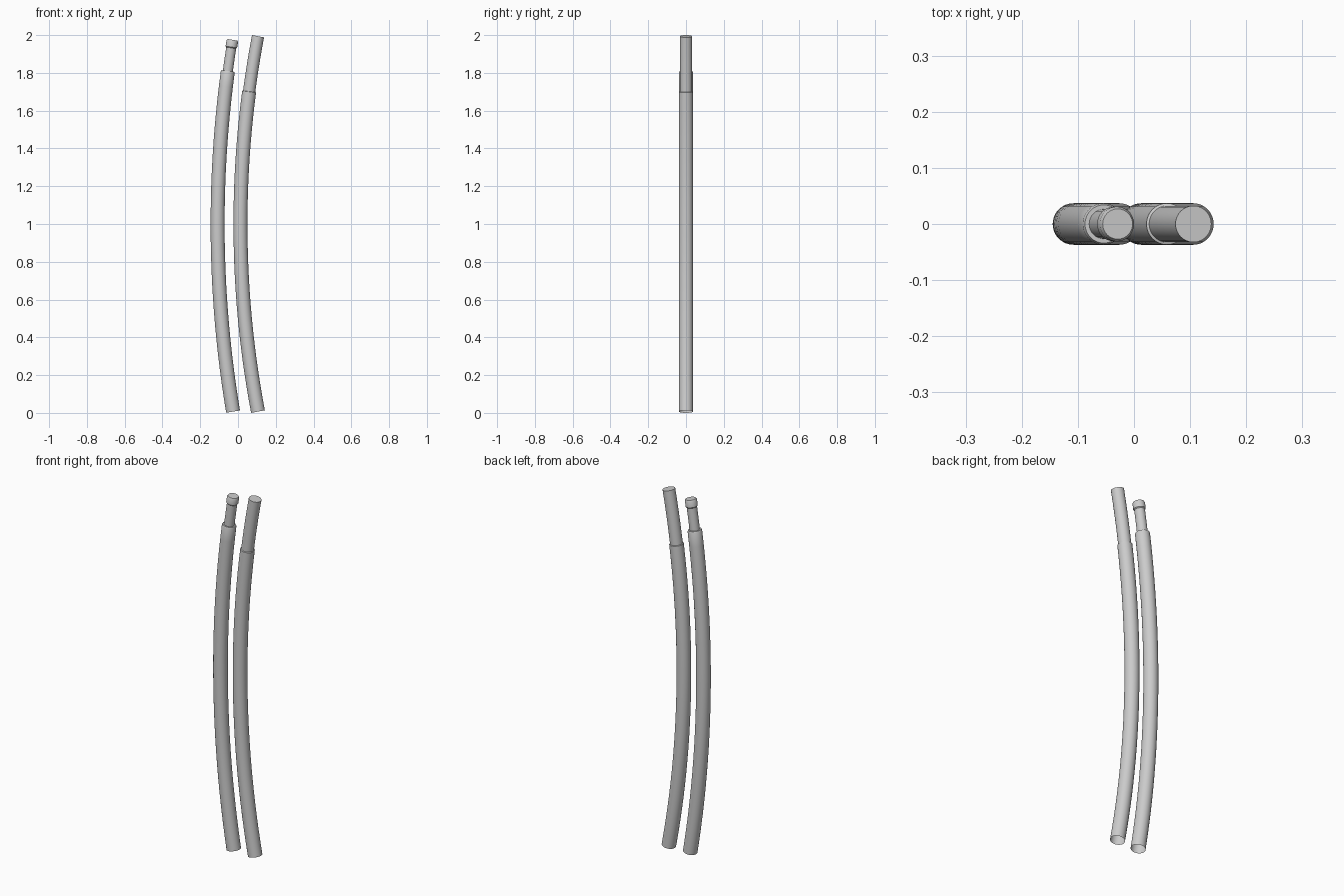
import bpy, bmesh, math
from mathutils import Vector

if "Cube" in bpy.data.objects:
    bpy.data.objects.remove(bpy.data.objects["Cube"])

SIDES = 32


def arc_point(mid_x, sag, z):
    """Centre line of a bowed pole and its unit tangent at height z."""
    r = (1 + sag * sag) / (2 * sag)
    dz = z - 1.0
    root = math.sqrt(r * r - dz * dz)
    return Vector((mid_x + r - root, 0, z)), Vector((dz / r, 0, root / r)) if dz == 0 else Vector((dz / root, 0, 1)).normalized()


def bowed(name, mid_x, sag, profile, cap_top=True):
    """Sweep round rings (height, radius) along the bowed centre line."""
    bm = bmesh.new()
    rings = []
    for z, rad in profile:
        c, t = arc_point(mid_x, sag, z)
        side = Vector((t.z, 0, -t.x))
        ring = []
        for i in range(SIDES):
            a = 2 * math.pi * i / SIDES
            ring.append(bm.verts.new(c + side * (rad * math.cos(a)) + Vector((0, rad * math.sin(a), 0))))
        rings.append(ring)
    for lo, hi in zip(rings, rings[1:]):
        for i in range(SIDES):
            j = (i + 1) % SIDES
            bm.faces.new((lo[i], lo[j], hi[j], hi[i]))
    if cap_top:
        bm.faces.new(rings[-1])
    me = bpy.data.meshes.new(name)
    bm.to_mesh(me)
    bm.free()
    ob = bpy.data.objects.new(name, me)
    bpy.context.collection.objects.link(ob)
    bpy.ops.object.select_all(action='DESELECT')
    ob.select_set(True)
    bpy.context.view_layer.objects.active = ob
    bpy.ops.object.shade_smooth_by_angle(angle=math.radians(30))
    return ob


def span(z0, z1, rad, n):
    return [(z0 + (z1 - z0) * i / n, rad) for i in range(n + 1)]


R = 0.037

# left pole: open-bottomed sleeve with a small rounded shoulder
bowed("left_sleeve", -0.108, 0.083,
      span(0.007, 1.803, R, 24) + [(1.81, R - 0.003), (1.81, 0.025)], cap_top=False)
# left pole: narrow neck ending in a wider button
bowed("left_neck_and_button", -0.108, 0.083,
      span(1.80, 1.932, 0.0265, 3)
      + [(1.937, 0.031), (1.967, 0.031), (1.975, 0.027)])

# right pole: open-bottomed sleeve
bowed("right_sleeve", 0.013, 0.094,
      span(0.007, 1.70, R, 24) + [(1.702, 0.032)], cap_top=False)
# right pole: slightly thinner upper rod
bowed("right_upper_rod", 0.013, 0.094, span(1.69, 1.994, 0.0325, 5))
